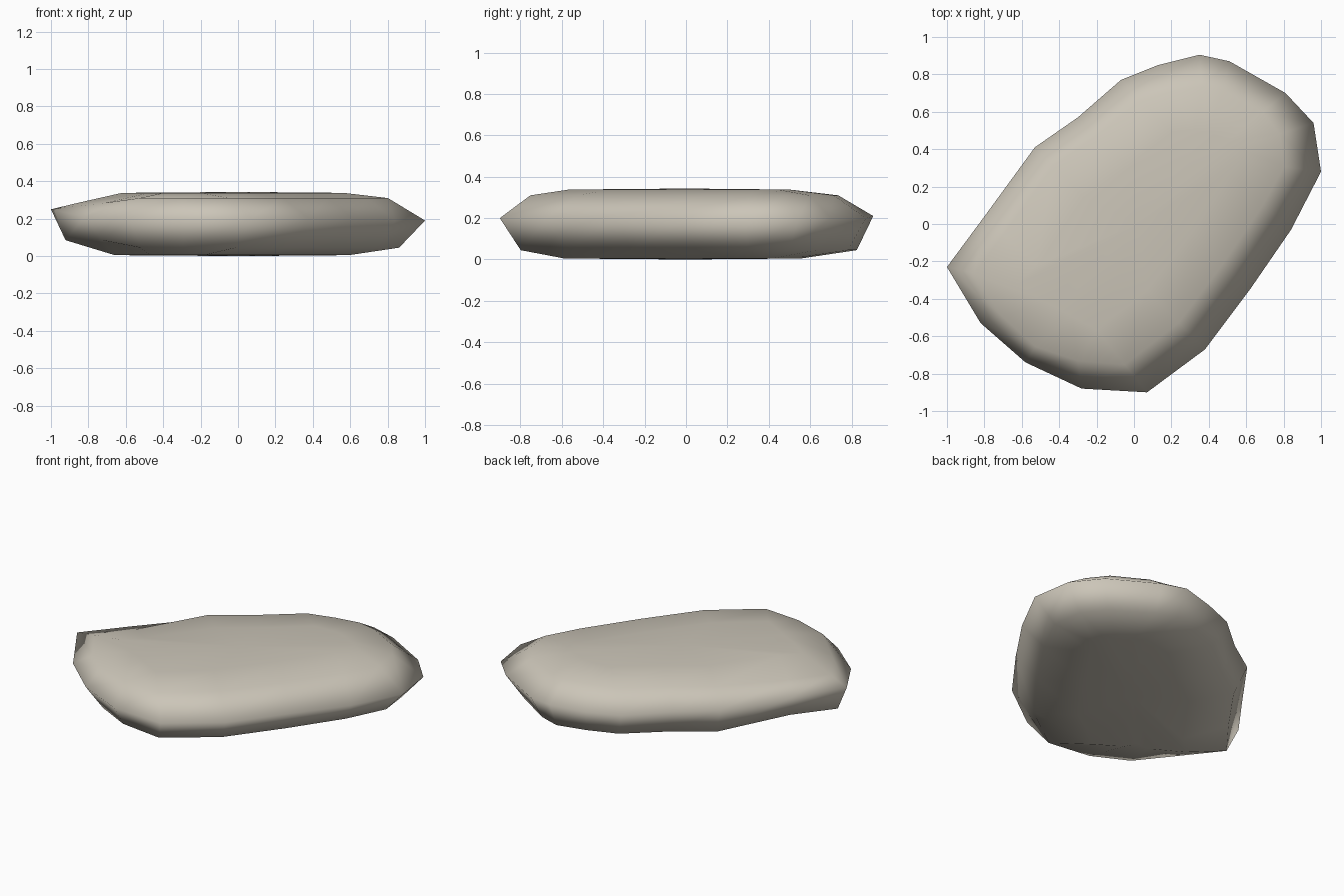
import bpy, bmesh
from mathutils import Vector

if "Cube" in bpy.data.objects:
    bpy.data.objects.remove(bpy.data.objects["Cube"])

# Rim of the flat stone: x, y, rim height, top bevel inset, bottom bevel inset
RIM = [
    (-1.00, -0.23, .25, .15, .08), (-0.82, -0.53, .21, .12, .10),
    (-0.58, -0.74, .20, .10, .11), (-0.28, -0.88, .20, .15, .12),
    (0.07, -0.90, .20, .19, .13), (0.38, -0.67, .20, .20, .13),
    (0.62, -0.35, .20, .20, .13), (0.84, -0.03, .19, .20, .13),
    (1.00, 0.28, .19, .20, .14), (0.96, 0.54, .19, .19, .13),
    (0.81, 0.70, .20, .16, .11), (0.51, 0.87, .20, .16, .09),
    (0.35, 0.905, .21, .17, .08), (0.13, 0.85, .20, .16, .08),
    (-0.07, 0.77, .20, .15, .08), (-0.30, 0.57, .21, .14, .08),
    (-0.53, 0.41, .22, .14, .08), (-0.80, 0.04, .24, .14, .08),
]
A, B = Vector((-0.35, -0.38)), Vector((0.40, 0.36))   # long axis of the stone


def inset(x, y, d):
    """Move a rim point d units towards the long axis."""
    p, ab = Vector((x, y)), B - A
    t = max(0, min(1, (p - A).dot(ab) / ab.length_squared))
    q = A + ab * t
    return p + (q - p).normalized() * d


bm = bmesh.new()


def ring(dist, height):
    out = []
    for r in RIM:
        p = inset(r[0], r[1], dist(r))
        out.append(bm.verts.new((p.x, p.y, height(r, p))))
    return out


# Rings from underside, round the rim, to the upper face
rings = [
    ring(lambda r: r[4] + .27, lambda r, p: .005),
    ring(lambda r: r[4], lambda r, p: .045 + (.04 if r[0] < -.75 else 0)),
    ring(lambda r: 0, lambda r, p: r[2]),
    ring(lambda r: r[3], lambda r, p: .31 - (.025 if r[0] < -.75 else 0)),
    ring(lambda r: r[3] + .24, lambda r, p: .338),
]
n = len(RIM)
for lo, hi in zip(rings, rings[1:]):
    for i in range(n):
        j = (i + 1) % n
        bm.faces.new((lo[i], lo[j], hi[j], hi[i]))

# Slightly domed caps
for loop, z, up in ((rings[0], 0, False), (rings[-1], .343, True)):
    c = bm.verts.new((0.02, 0, z))
    for i in range(n):
        a, b = loop[i], loop[(i + 1) % n]
        bm.faces.new((a, b, c) if up else (b, a, c))
bmesh.ops.recalc_face_normals(bm, faces=bm.faces[:])
for f in bm.faces:
    f.smooth = True

me = bpy.data.meshes.new("flat_stone")
bm.to_mesh(me)
bm.free()
stone = bpy.data.objects.new("flat_stone", me)
bpy.context.collection.objects.link(stone)
mat = bpy.data.materials.new("warm grey stone")
mat.diffuse_color = (0.60, 0.56, 0.48, 1)
mat.use_nodes = True
mat.node_tree.nodes["Principled BSDF"].inputs["Base Color"].default_value = mat.diffuse_color
me.materials.append(mat)
